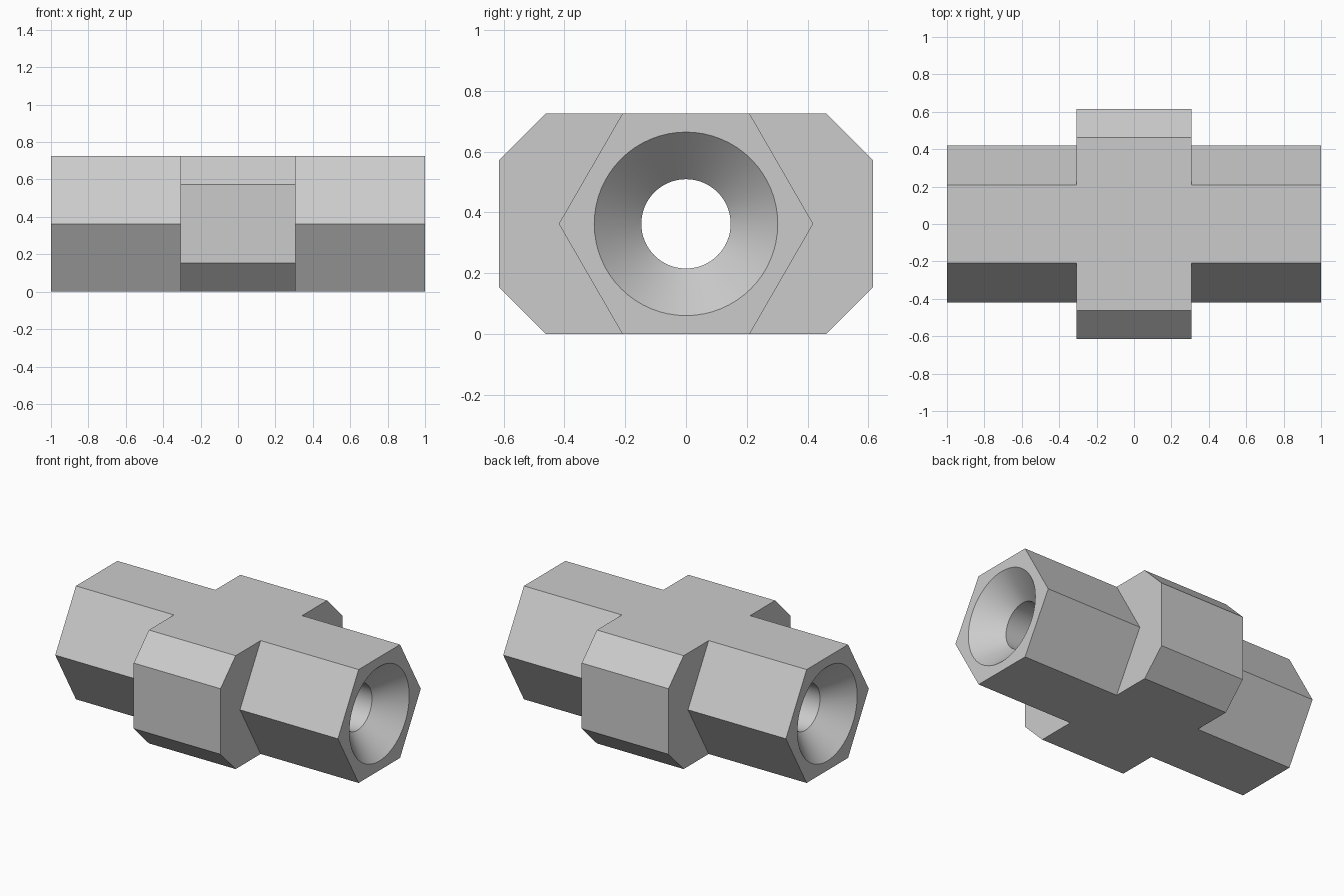
import bpy, bmesh, math

HEIGHT = 0.725
MID = HEIGHT / 2

old = bpy.data.objects.get("Cube")
if old:
    bpy.data.objects.remove(old, do_unlink=True)

grey = bpy.data.materials.new("light grey")
grey.use_nodes = True
colour = (0.6, 0.6, 0.6, 1)
grey.diffuse_color = colour
grey.node_tree.nodes["Principled BSDF"].inputs["Base Color"].default_value = colour


def add_object(name, bm):
    bmesh.ops.recalc_face_normals(bm, faces=bm.faces[:])
    mesh = bpy.data.meshes.new(name)
    bm.to_mesh(mesh)
    bm.free()
    mesh.materials.append(grey)
    obj = bpy.data.objects.new(name, mesh)
    bpy.context.collection.objects.link(obj)
    return obj


def prism(name, outline, half_length):
    """Extrude a (y, z) outline along x, centred on x = 0."""
    bm = bmesh.new()
    face = bm.faces.new([bm.verts.new((-half_length, y, z + MID)) for y, z in outline])
    ext = bmesh.ops.extrude_face_region(bm, geom=[face])
    verts = [v for v in ext["geom"] if isinstance(v, bmesh.types.BMVert)]
    bmesh.ops.translate(bm, verts=verts, vec=(2 * half_length, 0, 0))
    return add_object(name, bm)


def lathe(name, profile, segments=64):
    """Turn an (x, radius) profile about the long axis and cap both ends."""
    bm = bmesh.new()
    rings = []
    for x, r in profile:
        angles = [2 * math.pi * i / segments for i in range(segments)]
        rings.append([bm.verts.new((x, r * math.cos(a), r * math.sin(a) + MID)) for a in angles])
    for a, b in zip(rings, rings[1:]):
        for i in range(segments):
            j = (i + 1) % segments
            bm.faces.new((a[i], a[j], b[j], b[i]))
    bm.faces.new(rings[0])
    bm.faces.new(rings[-1])
    return add_object(name, bm)


# Hexagonal bar with flat top and bottom
radius = MID / math.cos(math.pi / 6)
hexagon = [(radius * math.cos(i * math.pi / 3), radius * math.sin(i * math.pi / 3)) for i in range(6)]
fitting = prism("hex_fitting_body", hexagon, 1)

# Wide central collar with chamfered long edges
w, c = 0.615, 0.153
corner = [(w, MID - c), (w - c, MID)]
half = corner + [(-y, z) for y, z in reversed(corner)]
collar = prism("centre_collar", half + [(-y, -z) for y, z in half], 0.307)

# Through bore with a countersink at each end
end = [(0.845, 0.147), (1.05, 0.352)]
bore = lathe("bore_cutter", [(-x, r) for x, r in reversed(end)] + end)

# Join the collar, cut the bore, then keep the finished solid only
for tool, operation in ((collar, 'UNION'), (bore, 'DIFFERENCE')):
    tool.hide_render = True
    mod = fitting.modifiers.new(tool.name, 'BOOLEAN')
    mod.operation = operation
    mod.solver = 'EXACT'
    mod.object = tool
bpy.context.view_layer.update()
graph = bpy.context.evaluated_depsgraph_get()
solid = bpy.data.meshes.new_from_object(fitting.evaluated_get(graph))
fitting.modifiers.clear()
fitting.data = solid
for tool in (collar, bore):
    bpy.data.objects.remove(tool, do_unlink=True)

# Smooth bore, crisp edges elsewhere
for obj in bpy.context.selected_objects:
    obj.select_set(False)
fitting.select_set(True)
bpy.context.view_layer.objects.active = fitting
bpy.ops.object.shade_smooth_by_angle(angle=math.radians(30))
